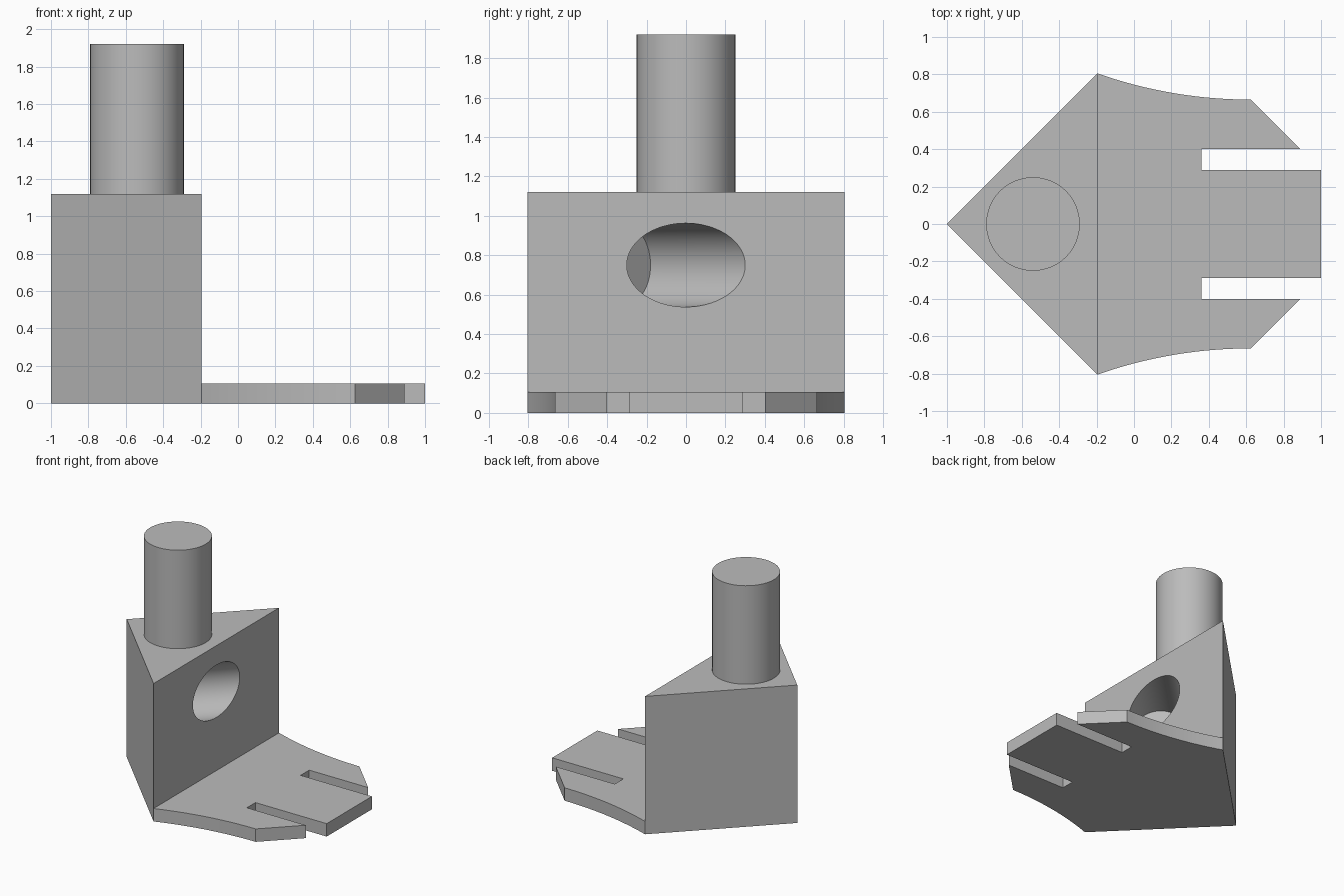
import bpy, bmesh, math
from mathutils import Matrix, Vector

cube = bpy.data.objects.get("Cube")
if cube:
    bpy.data.objects.remove(cube, do_unlink=True)

grey = bpy.data.materials.new("plain grey")
grey.use_nodes = True
colour = (0.5, 0.5, 0.5, 1)
grey.diffuse_color = colour
grey.node_tree.nodes["Principled BSDF"].inputs["Base Color"].default_value = colour


def make_object(name, bm):
    bmesh.ops.recalc_face_normals(bm, faces=bm.faces[:])
    mesh = bpy.data.meshes.new(name)
    bm.to_mesh(mesh)
    bm.free()
    mesh.materials.append(grey)
    obj = bpy.data.objects.new(name, mesh)
    bpy.context.collection.objects.link(obj)
    return obj


def prism(name, outline, height):
    bm = bmesh.new()
    base = bm.faces.new([bm.verts.new((x, y, 0)) for x, y in outline])
    top = bmesh.ops.extrude_face_region(bm, geom=[base])["geom"]
    verts = [g for g in top if isinstance(g, bmesh.types.BMVert)]
    bmesh.ops.translate(bm, verts=verts, vec=(0, 0, height))
    return make_object(name, bm)


def cylinder(name, radius, start, end):
    axis = end - start
    turn = axis.to_track_quat("Z", "Y").to_matrix().to_4x4()
    bm = bmesh.new()
    bmesh.ops.create_cone(bm, cap_ends=True, segments=96, radius1=radius, radius2=radius,
                          depth=axis.length,
                          matrix=Matrix.Translation((start + end) / 2) @ turn)
    return make_object(name, bm)


def smooth(obj):
    bpy.ops.object.select_all(action="DESELECT")
    obj.select_set(True)
    bpy.context.view_layer.objects.active = obj
    bpy.ops.object.shade_smooth_by_angle(angle=math.radians(30))


wall_x, half_width = -0.195, 0.805

# Triangular block
block = prism("triangular_block", [(-1, 0), (wall_x, -half_width), (wall_x, half_width)], 1.12)

# Blind round hole, drilled square to the slanted wall
mouth = Vector((wall_x, 0, 0.75))
direction = Vector((-1, -1, 0))
drill = cylinder("hole_cutter", 0.2125, mouth - direction * 0.5, mouth + direction * 0.33)
drill.hide_render = True
cut = block.modifiers.new("blind_hole", "BOOLEAN")
cut.operation = "DIFFERENCE"
cut.solver = "EXACT"
cut.object = drill
bpy.context.view_layer.objects.active = block
bpy.ops.object.modifier_apply(modifier=cut.name)
bpy.data.objects.remove(drill, do_unlink=True)
smooth(block)

# Slotted base plate: concave sides, chamfered prongs and a central tongue
arc_end_x, arc_end_y = 0.625, 0.665
run, rise = arc_end_x - wall_x, half_width - arc_end_y
radius = (run ** 2 + rise ** 2) / (2 * rise)
sweep = math.asin(run / radius)
steps = 20
side = []
for i in range(steps + 1):
    a = sweep * (1 - i / steps)
    side.append((arc_end_x - radius * math.sin(a), arc_end_y + radius * (1 - math.cos(a))))
side += [(0.89, 0.4), (0.36, 0.4), (0.36, 0.29), (1, 0.29)]
plate = prism("base_plate", side + [(x, -y) for x, y in reversed(side)], 0.105)
smooth(plate)

# Round post
post = cylinder("round_post", 0.25, Vector((-0.54, 0, 1.12)), Vector((-0.54, 0, 1.92)))
smooth(post)
